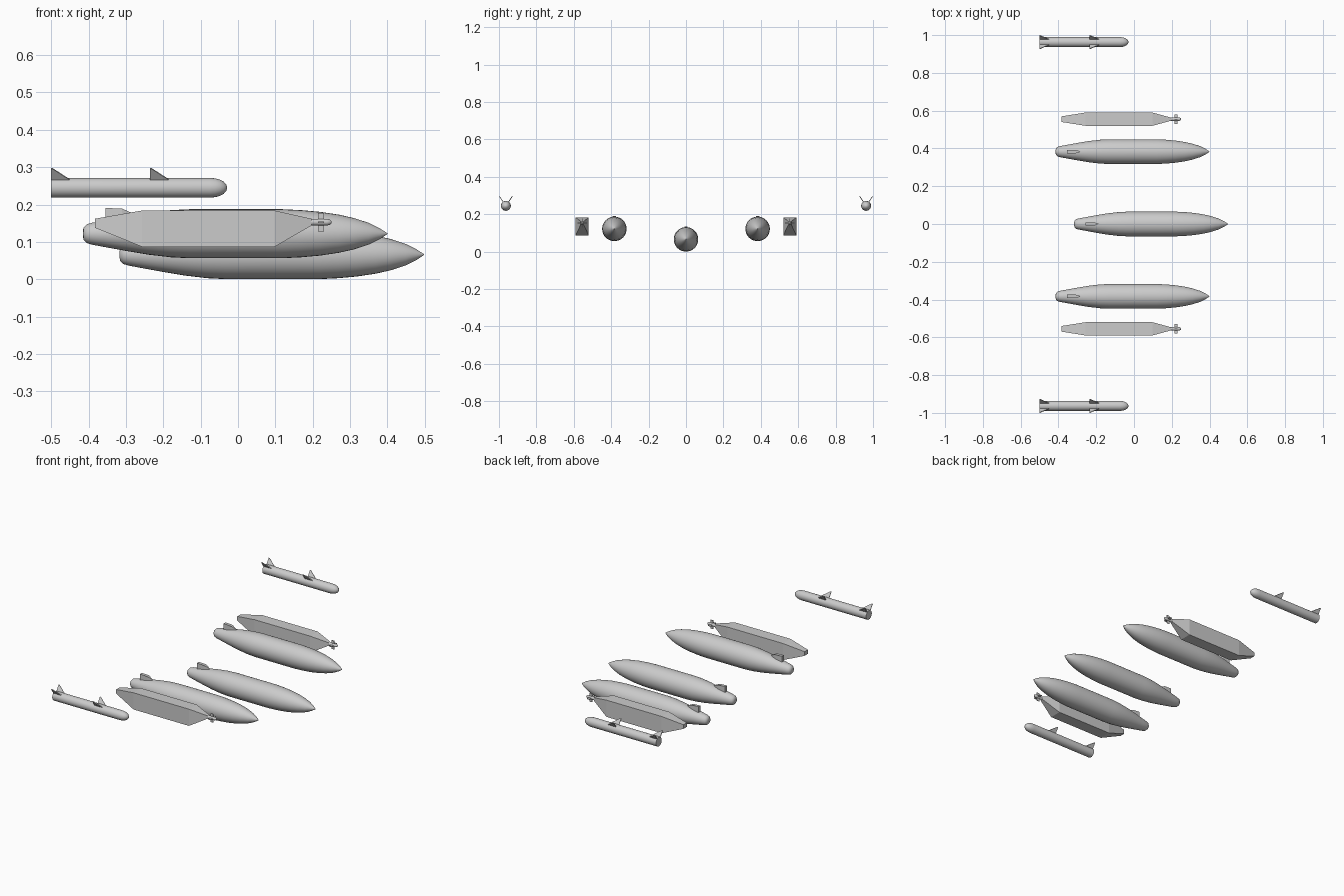
import bpy, bmesh
from math import sin, cos, pi, radians
from mathutils import Matrix, Vector

if "Cube" in bpy.data.objects:
    bpy.data.objects.remove(bpy.data.objects["Cube"])


def finish(name, bm, smooth=True):
    bmesh.ops.remove_doubles(bm, verts=bm.verts, dist=1e-5)
    bmesh.ops.recalc_face_normals(bm, faces=bm.faces)
    me = bpy.data.meshes.new(name)
    bm.to_mesh(me)
    bm.free()
    ob = bpy.data.objects.new(name, me)
    bpy.context.collection.objects.link(ob)
    if smooth:
        bpy.ops.object.select_all(action='DESELECT')
        ob.select_set(True)
        bpy.context.view_layer.objects.active = ob
        bpy.ops.object.shade_smooth_by_angle(angle=radians(35))
    return ob


def loft(name, rings, smooth=True):
    """Skin a list of closed rings and cap both ends."""
    bm = bmesh.new()
    vs = [[bm.verts.new(p) for p in r] for r in rings]
    n = len(vs[0])
    for a, b in zip(vs, vs[1:]):
        for i in range(n):
            j = (i + 1) % n
            bm.faces.new((a[i], a[j], b[j], b[i]))
    bm.faces.new(vs[0])
    bm.faces.new(vs[-1])
    return finish(name, bm, smooth)


def lathe(name, profile, loc, sides=32):
    """Round body about the x axis from (x, radius) pairs."""
    rings = [[Vector(loc) + Vector((x, r * cos(2 * pi * i / sides), r * sin(2 * pi * i / sides)))
              for i in range(sides)] for x, r in profile]
    return loft(name, rings)


def plate(name, outline, thick, loc, roll=0):
    """Flat fin: outline in x-z, thickness in y, rolled about x."""
    m = Matrix.Translation(loc) @ Matrix.Rotation(roll, 4, 'X')
    rings = [[m @ Vector((x, y, z)) for x, z in outline] for y in (-thick / 2, thick / 2)]
    return loft(name, rings, False)


# Fuel tanks, with one upright tail fin each
TANK = [(-.415, .008), (-.413, .017), (-.405, .025), (-.392, .029), (-.36, .035), (-.3, .046),
        (-.24, .056), (-.18, .063), (-.13, .0655), (.12, .0655), (.17, .063), (.22, .0585),
        (.27, .051), (.31, .042), (.35, .029), (.38, .014), (.40, .001)]


def fuel_tank(name, x, y, z):
    lathe(name, TANK, (x, y, z))
    side = lambda s: [(-.355, s * .009), (-.31, s * .009), (-.28, s * .001)]
    plan = side(1) + side(-1)[::-1]
    top = {-.355: .069, -.31: .067, -.28: .054}
    loft(name + "_fin", [[(x + px, y + py, z + (.03 if k == 0 else top[px])) for px, py in plan]
                         for k in (0, 1)], False)


fuel_tank("centre_tank", .098, 0, .066)

# Equipment pod sections: x, half width, bottom z, top z
POD = [(-.383, .015, .138, .162), (-.257, .035, .087, .184),
       (.098, .035, .087, .184), (.197, .008, .144, .162)]
MISSILE = [(-.5, .0265), (-.075, .0265), (-.06, .025), (-.048, .0215),
           (-.038, .016), (-.031, .008), (-.029, .001)]

for label, s in (("left", 1), ("right", -1)):
    fuel_tank(label + "_tank", 0, s * .383, .122)

    # Angular pod with a small rounded propeller hub and crossed blades
    y = s * .555
    loft(label + "_pod", [[(x, y - w, a), (x, y + w, a), (x, y + w, b), (x, y - w, b)]
                          for x, w, a, b in POD], False)
    lathe(label + "_pod_hub", [(.19, .009), (.238, .009), (.246, .007), (.25, .003)],
          (0, y, .153), 16)
    for k in (0, 1):
        plate(f"{label}_pod_blade_{k}", [(.214, -.025), (.23, -.025), (.23, .025), (.214, .025)],
              .004, (0, y, .153), k * pi / 2)

    # Missile with two stations of V fins
    y = s * .963
    lathe(label + "_missile", MISSILE, (0, y, .245), 24)
    for x in (-.5, -.235):
        for r in (-1, 1):
            plate(f"{label}_missile_fin", [(x, .02), (x + .053, .02), (x + .049, .027),
                                           (x + .004, .062), (x, .062)],
                  .004, (0, y, .245), r * radians(34))
